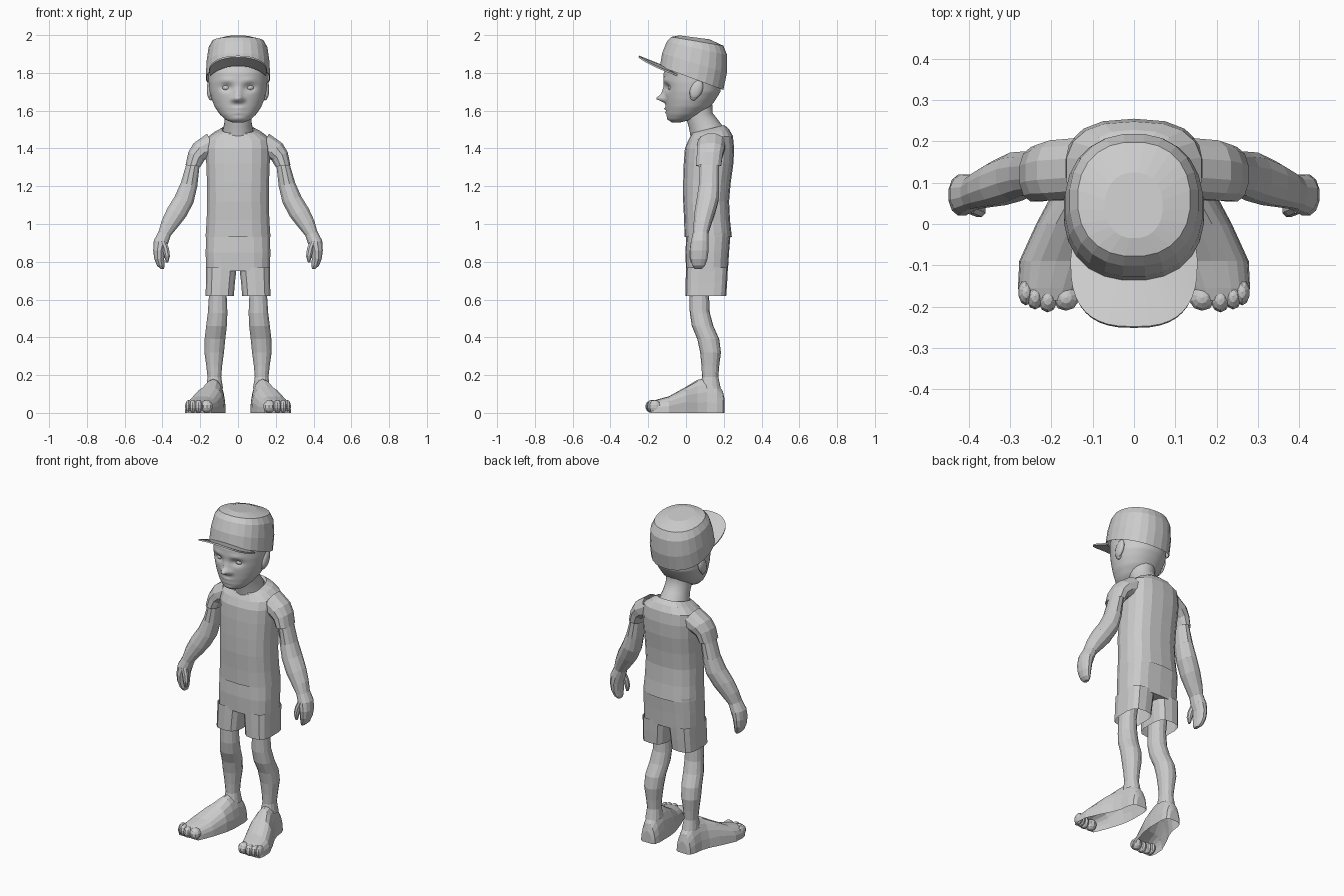
import bpy, bmesh, math
from mathutils import Vector


def spow(v, p):
    return math.copysign(abs(v) ** p, v)


def finish(name, bm, mirror=False, smooth=False):
    bmesh.ops.recalc_face_normals(bm, faces=bm.faces)
    me = bpy.data.meshes.new(name)
    bm.to_mesh(me)
    bm.free()
    ob = bpy.data.objects.new(name, me)
    bpy.context.collection.objects.link(ob)
    for p in me.polygons:
        p.use_smooth = smooth
    if mirror:
        m = ob.modifiers.new("mirror", 'MIRROR')
        m.use_mirror_merge = False
    return ob


def loft(rings, n=16, e=2.3, caps=(False, False)):
    """Skin rings of (x, y, z, rx, ry, slope along x, slope along y)."""
    bm = bmesh.new()
    rows = []
    for r in rings:
        cx, cy, cz, rx, ry, sx, sy = (tuple(r) + (0, 0))[:7]
        row = []
        for i in range(n):
            a = 2 * math.pi * (i + .5) / n
            dx, dy = rx * spow(math.cos(a), 2 / e), ry * spow(math.sin(a), 2 / e)
            row.append(bm.verts.new((cx + dx, cy + dy, cz + sx * dx + sy * dy)))
        rows.append(row)
    for a, b in zip(rows, rows[1:]):
        for i in range(n):
            j = (i + 1) % n
            bm.faces.new((a[i], a[j], b[j], b[i]))
    for flag, row in zip(caps, (rows[0], rows[-1])):
        if flag:
            bm.faces.new(row)
    return bm


def ball(name, loc, scale, mirror=False, seg=12, smooth=True, tilt=0):
    bm = bmesh.new()
    bmesh.ops.create_uvsphere(bm, u_segments=seg, v_segments=seg // 2 + 2, radius=1)
    for v in bm.verts:
        x, y, z = (v.co[k] * scale[k] for k in range(3))
        v.co = Vector((x, y + tilt * z, z)) + Vector(loc)
    return finish(name, bm, mirror, smooth)


def span(z, y0, y1, rx):
    return (0, (y0 + y1) / 2, z, rx, (y1 - y0) / 2)


# Shirt body with a tilted collar
finish("shirt", loft([
    span(.93, -.008, .243, .174), span(1.02, -.01, .233, .168),
    span(1.12, -.015, .228, .165), span(1.22, -.015, .237, .166),
    span(1.32, -.012, .251, .17), span(1.40, -.006, .255, .172),
    (0, .13, 1.455, .165, .118, 0, .1), (0, .128, 1.487, .122, .10, 0, .15),
    (0, .115, 1.502, .085, .088, 0, .25), (0, .112, 1.49, .076, .08, 0, .25)], 18, 2.6))
finish("sleeve", loft([
    (.135, .135, 1.42, .03, .075, 2), (.19, .13, 1.392, .046, .075, .8),
    (.22, .125, 1.36, .044, .07, .5), (.238, .12, 1.308, .041, .068, .1)], 12), True)

# Shorts: closed hips and two open legs
finish("shorts_hips", loft([
    span(.752, .0, .222, .171), span(.85, -.003, .228, .173),
    span(.95, .002, .236, .17)], 18, 3, (True, False)), True)
finish("shorts_leg", loft([
    (.097, .105, .62, .076, .108), (.093, .108, .69, .078, .11),
    (.088, .111, .77, .082, .111)], 14, 3.2), True)

# Legs
finish("leg", loft([
    (.105, .08, .76, .055, .06), (.107, .07, .62, .048, .052),
    (.108, .073, .53, .053, .053), (.114, .088, .46, .056, .057),
    (.122, .118, .39, .056, .058), (.126, .13, .32, .053, .055),
    (.126, .129, .25, .043, .047), (.125, .128, .19, .037, .043),
    (.124, .128, .13, .046, .056)], 14, 2.2), True)

# Foot: arches from heel to toes, open sole
stations = [(.205, .088, .152, .07), (.195, .073, .168, .115), (.165, .065, .18, .155),
            (.11, .065, .187, .185), (.06, .065, .205, .175), (.0, .073, .237, .138),
            (-.09, .1, .278, .088), (-.155, .126, .281, .07), (-.185, .14, .272, .06)]
bm = bmesh.new()
rows = []
for y, xl, xr, h in stations:
    row = []
    for k in range(11):
        a = math.pi * k / 10
        p = .75 if y < .03 else 1.0
        row.append(bm.verts.new(((xl + xr) / 2 + (xr - xl) / 2 * spow(math.cos(a), p),
                                 y, h * abs(math.sin(a)) ** p if 0 < k < 10 else 0)))
    rows.append(row)
for a, b in zip(rows, rows[1:]):
    for k in range(10):
        bm.faces.new((a[k], a[k + 1], b[k + 1], b[k]))
bm.faces.new(rows[0])
bm.faces.new(rows[-1])
finish("foot", bm, True)
for k, (x, y, r) in enumerate([(.165, -.178, .033), (.209, -.182, .024),
                               (.24, -.175, .022), (.262, -.165, .019)]):
    ball(f"toe_{k + 1}", (x, y, .034), (r, .033, .034), True, 10, False)

# Arm running into the hand
finish("arm", loft([
    (.225, .13, 1.37, .03, .045, .4), (.241, .124, 1.30, .037, .053, .15),
    (.259, .122, 1.21, .045, .055, .2), (.285, .115, 1.13, .051, .06, .35),
    (.325, .1, 1.06, .051, .056, .45), (.362, .087, 1.0, .043, .048, .45),
    (.388, .077, .95, .033, .042, .35), (.408, .073, .905, .039, .048, .2),
    (.417, .07, .86, .033, .051), (.417, .069, .815, .027, .046),
    (.409, .067, .78, .021, .035), (.401, .065, .763, .01, .02)],
    12, 2.2, (False, True)), True)
finish("thumb", loft([
    (.398, .045, .91, .018, .02), (.383, .037, .87, .019, .018),
    (.375, .032, .83, .016, .016), (.376, .031, .797, .007, .008)],
    8, 2, (False, True)), True)

# Neck
finish("neck", loft([
    (0, .065, 1.63, .075, .075), (0, .07, 1.575, .073, .07, 0, .2),
    (0, .09, 1.535, .073, .075, 0, .3), (0, .11, 1.49, .082, .086, 0, .3)], 18, 2), smooth=True)

# Head: interpolated profile with soft facial relief
keys = [(1.538, -.075, -.03, .03), (1.552, -.093, .03, .066), (1.58, -.102, .085, .096),
        (1.62, -.106, .13, .123), (1.66, -.11, .158, .139), (1.70, -.114, .182, .15),
        (1.75, -.119, .188, .155), (1.80, -.118, .186, .155), (1.86, -.095, .175, .14),
        (1.92, -.04, .12, .08)]
rings = []
for a, b in zip(keys, keys[1:]):
    steps = max(1, round((b[0] - a[0]) / .009))
    rings += [span(*(p + (q - p) * s / steps for p, q in zip(a, b))) for s in range(steps)]
rings.append(span(*keys[-1]))
bm = loft(rings, 72, 2.1, (True, True))
# x, z, width, height, push towards the front
relief = [(0, 1.664, .021, .016, .044), (0, 1.69, .015, .032, .02), (.024, 1.657, .012, .011, .014),
          (.06, 1.722, .03, .019, -.02), (.06, 1.762, .035, .012, .005), (0, 1.612, .03, .007, .012),
          (0, 1.593, .026, .007, .011), (0, 1.602, .038, .003, -.006), (0, 1.56, .03, .013, .006)]
for v in bm.verts:
    if v.co.y < 0:
        x, z = abs(v.co.x), v.co.z
        v.co.y -= sum(p * math.exp(-((x - fx) / w) ** 2 - ((z - fz) / h) ** 2)
                      for fx, fz, w, h, p in relief)
finish("head", bm, smooth=True)
ball("eye", (.062, -.071, 1.722), (.025, .025, .018), True, 16)
ball("ear", (.15, .055, 1.712), (.016, .034, .05), True, 14, True, .25)
ball("ear_lobe", (.143, .04, 1.672), (.013, .018, .018), True, 10)

# Cap crown, tilted down at the back
finish("cap_crown", loft([
    (0, .033, 1.773, .166, .165, 0, -.37), (0, .03, 1.772, .171, .169, 0, -.37),
    (0, .045, 1.852, .168, .173, 0, -.3), (0, .058, 1.93, .157, .161, 0, -.22),
    (0, .06, 1.967, .137, .139, 0, -.17), (0, .045, 1.988, .07, .08, 0, -.13)],
    24, 2.25, (False, True)))

# Cap brim: crescent sheet with thickness
bm = bmesh.new()
rows = []
for i in range(21):
    u = i / 10 - 1
    a, o = u * 1.1, u * math.pi / 2
    inner = (.166 * math.sin(a), .03 - .166 * math.cos(a))
    outer = (.153 * spow(math.sin(o), .75), -.09 - .16 * abs(math.cos(o)) ** .75)
    rows.append([bm.verts.new((x, y, 1.775 - .4 * (y - .03) - .018 * (x / .15) ** 2))
                 for x, y in (inner, outer)])
for a, b in zip(rows, rows[1:]):
    bm.faces.new((a[0], a[1], b[1], b[0]))
brim = finish("cap_brim", bm)
sol = brim.modifiers.new("thickness", 'SOLIDIFY')
sol.thickness, sol.offset = .009, 0
